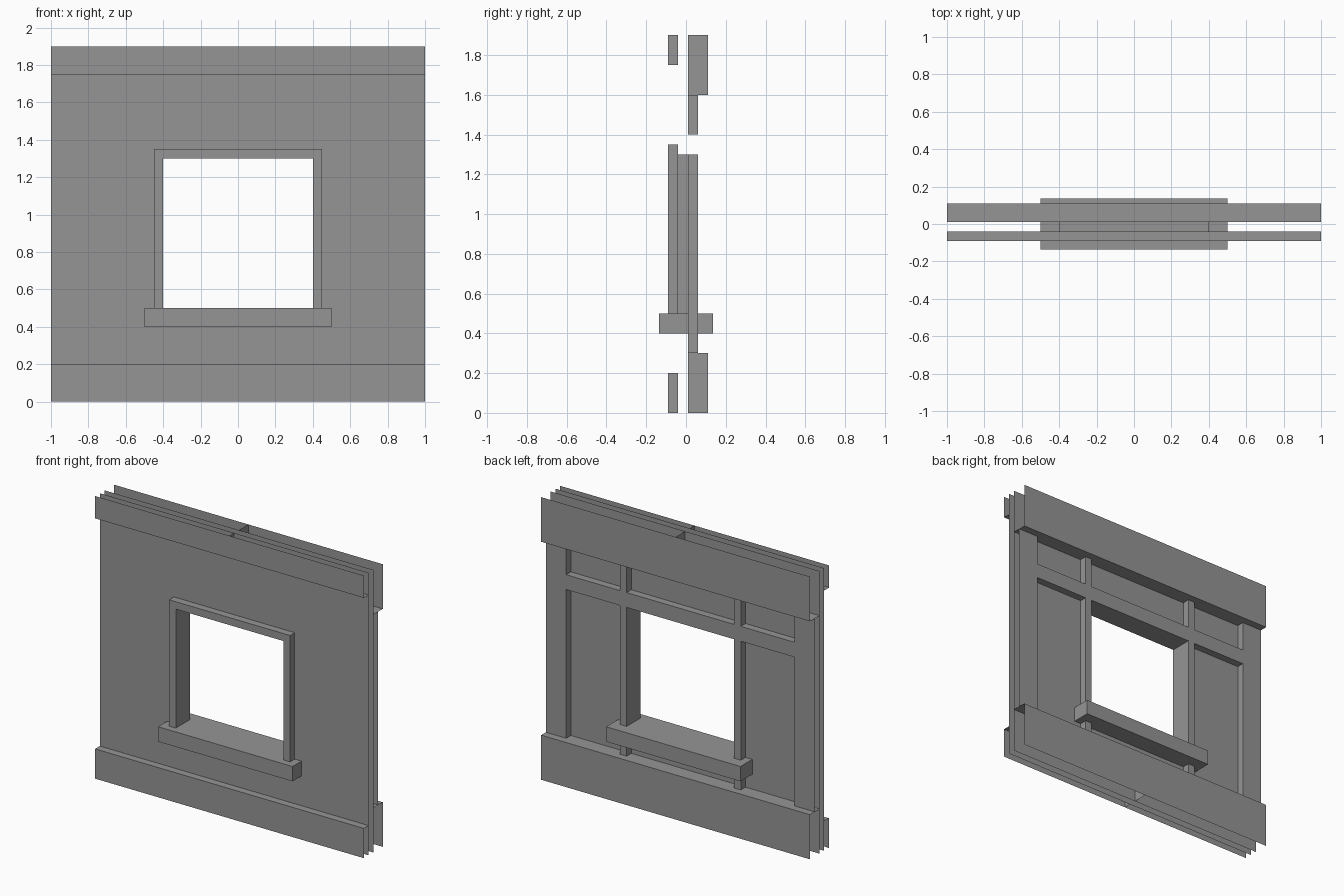
import bpy
import bmesh
from mathutils import Vector

cube = bpy.data.objects.get("Cube")
if cube:
    bpy.data.objects.remove(cube)

GREY = (0.3, 0.3, 0.3, 1)
grey = bpy.data.materials.new("plain_grey")
grey.use_nodes = True
grey.diffuse_color = GREY
grey.node_tree.nodes["Principled BSDF"].inputs["Base Color"].default_value = GREY

# Depth of each layer, front to back
TRIM_FRONT, WALL_FRONT, WALL_BACK, STUD_BACK, TRIM_BACK = -0.09, -0.04, 0.01, 0.06, 0.11


def add_quad(bm, corners, facing):
    face = bm.faces.new([bm.verts.new(c) for c in corners])
    face.normal_update()
    if face.normal.dot(Vector(facing)) < 0:
        face.normal_flip()


def finish(name, bm):
    bmesh.ops.remove_doubles(bm, verts=bm.verts, dist=0.0001)
    mesh = bpy.data.meshes.new(name)
    bm.to_mesh(mesh)
    bm.free()
    mesh.materials.append(grey)
    obj = bpy.data.objects.new(name, mesh)
    bpy.context.collection.objects.link(obj)


def relief(name, xs, zs, filled, y, y_base, closed=False, returns=True, divider=False):
    """Flat sheet made of the filled grid cells, with returns to y_base around its openings."""
    bm = bmesh.new()
    nx, nz = len(xs) - 1, len(zs) - 1
    out = 1 if y > y_base else -1
    for i in range(nx):
        for k in range(nz):
            if not filled(i, k):
                continue
            x0, x1, z0, z1 = xs[i], xs[i + 1], zs[k], zs[k + 1]
            add_quad(bm, [(x0, y, z0), (x1, y, z0), (x1, y, z1), (x0, y, z1)], (0, out, 0))
            sides = [(-1, 0, (x0, z0), (x0, z1)), (1, 0, (x1, z0), (x1, z1)),
                     (0, -1, (x0, z0), (x1, z0)), (0, 1, (x0, z1), (x1, z1))]
            for di, dk, a, b in sides:
                inside = 0 <= i + di < nx and 0 <= k + dk < nz
                exposed = not filled(i + di, k + dk) if inside else closed
                # Centre divider joins the two halves of a trim board
                split = divider and inside and di == 1
                if returns and (exposed or split):
                    add_quad(bm, [(a[0], y, a[1]), (b[0], y, b[1]),
                                  (b[0], y_base, b[1]), (a[0], y_base, a[1])], (di, 0, dk))
    finish(name, bm)


# Wall skins with the window opening and its reveals
wall_x, wall_z = [-1, -0.4, 0.4, 1], [0, 0.5, 1.3, 1.9]
not_window = lambda i, k: (i, k) != (1, 1)
relief("wall_front", wall_x, wall_z, not_window, WALL_FRONT, WALL_BACK)
relief("wall_back", wall_x, wall_z, not_window, WALL_BACK, WALL_FRONT, returns=False)

# Studs and rail on the back
relief("back_studs", [-1, -0.85, -0.45, -0.4, 0.4, 0.45, 0.85, 1], [0.3, 1.3, 1.4, 1.6],
       lambda i, k: i % 2 == 0 or k == 1, STUD_BACK, WALL_BACK)

# Top and bottom trim boards
ends = lambda i, k: k != 1
relief("front_trim", [-1, 0, 1], [0, 0.2, 1.75, 1.9], ends, TRIM_FRONT, WALL_FRONT, divider=True)
relief("back_trim", [-1, 0, 1], [0, 0.3, 1.6, 1.9], ends, TRIM_BACK, WALL_BACK, divider=True)

# Window casing on the front
relief("window_casing", [-0.45, -0.4, 0.4, 0.45], [0.5, 1.3, 1.35],
       lambda i, k: (i, k) != (1, 0), TRIM_FRONT, WALL_FRONT, closed=True)

# Window sill
bm = bmesh.new()
bmesh.ops.create_cube(bm, size=1)
bmesh.ops.scale(bm, vec=(1, 0.27, 0.1), verts=bm.verts)
bmesh.ops.translate(bm, vec=(0, 0, 0.45), verts=bm.verts)
finish("window_sill", bm)
